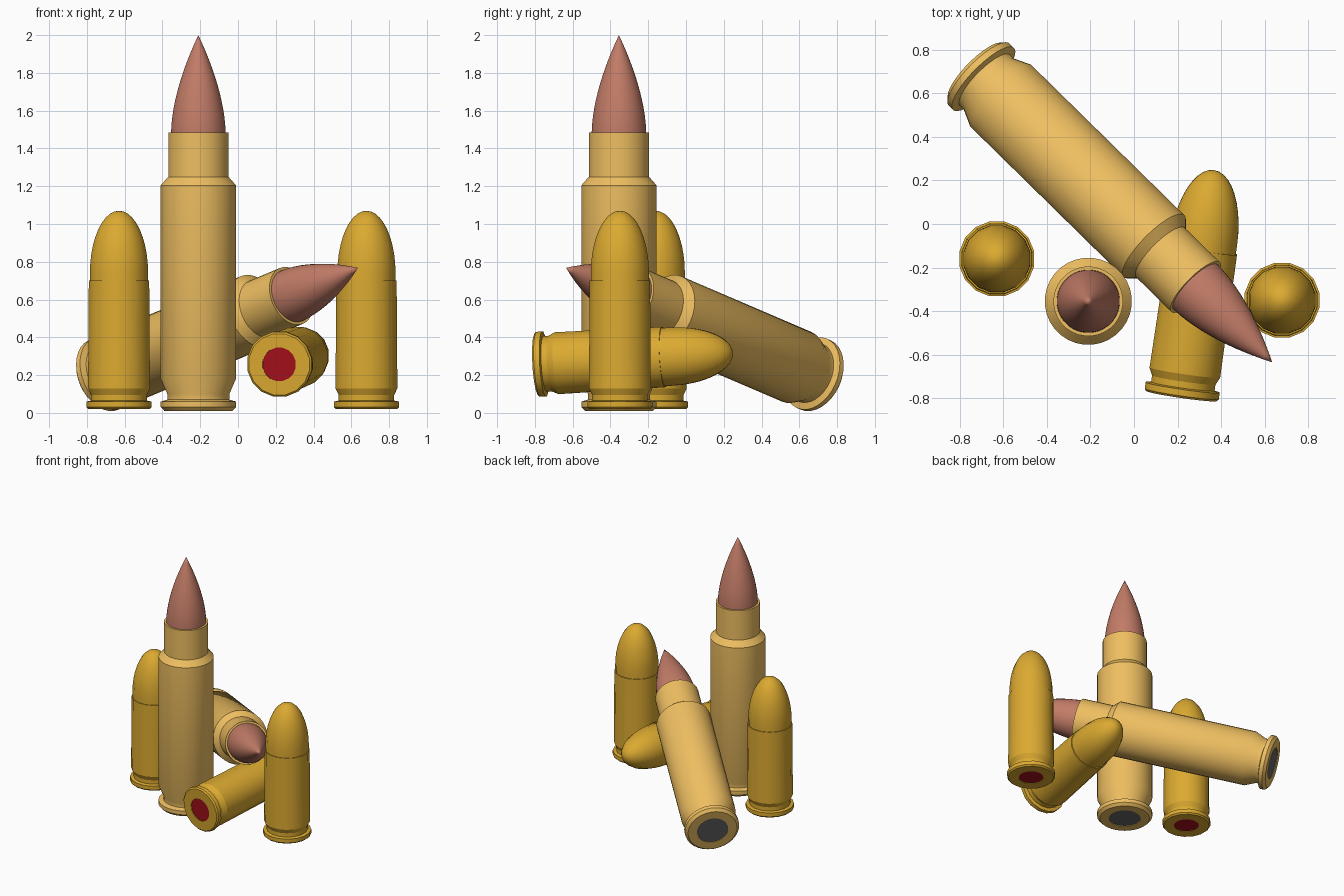
import bpy, math
from mathutils import Vector, Matrix

if "Cube" in bpy.data.objects:
    bpy.data.objects.remove(bpy.data.objects["Cube"])


def material(name, rgb):
    m = bpy.data.materials.new(name)
    m.diffuse_color = (*rgb, 1)
    m.use_nodes = True
    m.node_tree.nodes["Principled BSDF"].inputs["Base Color"].default_value = m.diffuse_color
    return m


BRASS = material("pale_brass", (0.86, 0.52, 0.12))
GOLD = material("gold_brass", (0.71, 0.40, 0.03))
COPPER = material("copper", (0.54, 0.20, 0.135))
RED = material("red_primer", (0.37, 0.005, 0.01))
STEEL = material("grey_primer", (0.13, 0.13, 0.14))


def lathe(name, profile, sides, mat, matrix):
    """Revolve (radius, height) points around the local z axis."""
    verts, rings, faces = [], [], []
    for r, z in profile:
        n = 1 if r == 0 else sides
        rings.append(list(range(len(verts), len(verts) + n)))
        for i in range(n):
            a = math.tau * (i + 0.5) / sides
            verts.append((r * math.cos(a), r * math.sin(a), z))
    for a, b in zip(rings, rings[1:]):
        for i in range(sides):
            j = (i + 1) % sides
            quad = [a[i % len(a)], a[j % len(a)], b[j % len(b)], b[i % len(b)]]
            faces.append(list(dict.fromkeys(quad)))
    mesh = bpy.data.meshes.new(name)
    mesh.from_pydata(verts, [], faces)
    mesh.materials.append(mat)
    ob = bpy.data.objects.new(name, mesh)
    bpy.context.collection.objects.link(ob)
    ob.matrix_world = matrix
    bpy.ops.object.select_all(action='DESELECT')
    ob.select_set(True)
    bpy.context.view_layer.objects.active = ob
    bpy.ops.object.shade_smooth_by_angle(angle=math.radians(25))


def placement(base, tip):
    d = Vector(tip) - Vector(base)
    return Matrix.Translation(base) @ d.to_track_quat('Z', 'Y').to_matrix().to_4x4()


def long_round(name, base, tip):
    m = placement(base, tip)
    # bottlenecked case with rim and extractor groove
    lathe(name + "_case", [(0.115, 0.008), (0.115, 0), (0.18, 0), (0.2, 0.02), (0.2, 0.05),
                           (0.165, 0.06), (0.165, 0.09), (0.2, 0.17), (0.2, 1.195),
                           (0.16, 1.24), (0.16, 1.475), (0.144, 1.475), (0.144, 1.44)],
          32, BRASS, m)
    # pointed bullet
    ogive = [(0.145 * (1 - (i / 12) ** 1.7), 1.475 + 0.515 * i / 12) for i in range(13)]
    lathe(name + "_bullet", [(0.145, 1.44)] + ogive, 32, COPPER, m)
    lathe(name + "_primer", [(0, 0.004), (0.115, 0.004)], 32, STEEL, m)


def short_round(name, base, tip):
    m = placement(base, tip)
    # straight case with rim and extractor groove
    lathe(name + "_case", [(0.09, 0.008), (0.09, 0), (0.165, 0), (0.175, 0.01), (0.175, 0.04),
                           (0.15, 0.045), (0.15, 0.075), (0.167, 0.11), (0.163, 0.68),
                           (0.154, 0.68), (0.154, 0.65)], 16, GOLD, m)
    # round-nosed bullet
    dome = [(0.157 * math.cos(a), 0.72 + 0.33 * math.sin(a))
            for a in (math.pi / 2 * i / 10 for i in range(10))]
    lathe(name + "_bullet", [(0.157, 0.65)] + dome + [(0, 1.05)], 16, GOLD, m)
    lathe(name + "_primer", [(0, 0.004), (0.09, 0.004)], 16, RED, m)


long_round("standing_long", (-0.21, -0.355, 0.01), (-0.21, -0.355, 2.0))
long_round("leaning_long", (-0.725, 0.70, 0.195), (0.64, -0.64, 0.77))
short_round("left_short", (-0.63, -0.16, 0.02), (-0.63, -0.16, 1.07))
short_round("right_short", (0.68, -0.35, 0.02), (0.68, -0.35, 1.07))
short_round("lying_short", (0.218, -0.79, 0.257), (0.368, 0.25, 0.317))
